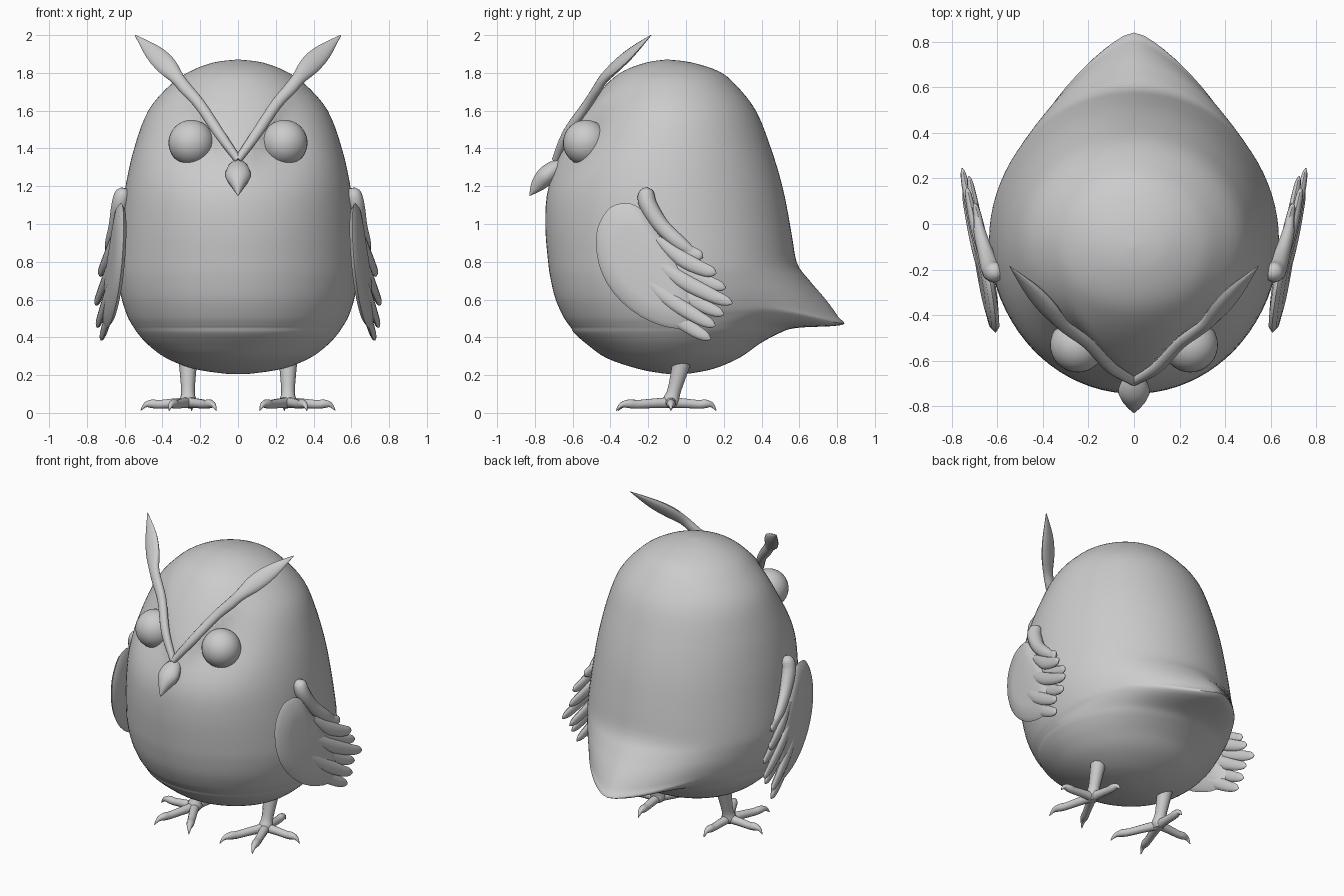
import bpy, bmesh, math
from mathutils import Vector

if "Cube" in bpy.data.objects:
    bpy.data.objects.remove(bpy.data.objects["Cube"])

grey = bpy.data.materials.new("soft grey")
grey.diffuse_color = (0.6, 0.6, 0.6, 1)
grey.use_nodes = True
grey.node_tree.nodes["Principled BSDF"].inputs["Base Color"].default_value = grey.diffuse_color


def smooth_rows(rows, n):
    """Catmull-Rom resampling of equal-length tuples."""
    p = [rows[0]] + list(rows) + [rows[-1]]
    out = []
    for i in range(1, len(p) - 2):
        for k in range(n):
            t = k / n
            out.append([0.5 * (2 * b + (c - a) * t + (2 * a - 5 * b + 4 * c - d) * t * t
                               + (3 * b - a - 3 * c + d) * t ** 3)
                        for a, b, c, d in zip(p[i - 1], p[i], p[i + 1], p[i + 2])])
    return out + [list(rows[-1])]


def loft(name, rings, angle=50):
    """Skin a list of closed rings and cap both ends."""
    bm = bmesh.new()
    vs = [[bm.verts.new(c) for c in r] for r in rings]
    n = len(vs[0])
    for a, b in zip(vs, vs[1:]):
        for i in range(n):
            j = (i + 1) % n
            bm.faces.new((a[i], a[j], b[j], b[i]))
    bm.faces.new(vs[0])
    bm.faces.new(vs[-1])
    bmesh.ops.recalc_face_normals(bm, faces=bm.faces)
    me = bpy.data.meshes.new(name)
    bm.to_mesh(me)
    bm.free()
    me.materials.append(grey)
    ob = bpy.data.objects.new(name, me)
    bpy.context.collection.objects.link(ob)
    finish(ob, angle)
    return ob


def finish(ob, angle):
    bpy.ops.object.select_all(action='DESELECT')
    ob.select_set(True)
    bpy.context.view_layer.objects.active = ob
    bpy.ops.object.shade_smooth_by_angle(angle=math.radians(angle))


def tube(name, rows, flat, s=1, n=4, sides=12):
    """Rows are x, y, z, half width, half thickness; flat is the thickness direction."""
    rows = smooth_rows(rows, n)
    pts = [Vector((r[0] * s, r[1], r[2])) for r in rows]
    flat = Vector((flat[0] * s, flat[1], flat[2]))
    rings = []
    for i, r in enumerate(rows):
        t = (pts[min(i + 1, len(pts) - 1)] - pts[max(i - 1, 0)]).normalized()
        side = t.cross(flat).normalized()
        up = side.cross(t)
        w, h = max(r[3], 0.002), max(r[4], 0.002)
        rings.append([pts[i] + side * w * math.cos(a) + up * h * math.sin(a)
                      for a in (2 * math.pi * k / sides for k in range(sides))])
    return loft(name, rings)


# Body with tail: height, half width, front y, back y, tail reach
body = [(1.87, .01, -.11, -.09, 0), (1.855, .13, -.21, .03, 0), (1.81, .25, -.33, .17, 0),
        (1.74, .355, -.42, .26, 0), (1.6, .475, -.535, .37, 0), (1.4, .55, -.655, .45, 0),
        (1.2, .595, -.73, .51, 0), (1.0, .62, -.745, .55, 0), (.8, .635, -.73, .58, .005),
        (.7, .632, -.715, .575, .08), (.6, .615, -.69, .56, .18), (.51, .585, -.65, .53, .275),
        (.465, .56, -.62, .50, .325), (.45, .55, -.608, .485, .1), (.42, .53, -.59, .46, .03),
        (.36, .475, -.52, .38, 0), (.29, .38, -.42, .28, 0), (.235, .24, -.26, .15, 0),
        (.21, .09, -.13, .03, 0), (.205, .01, -.06, -.04, 0)]
rings = []
for z, w, yf, yb, tail in smooth_rows(body, 4):
    ring, yc, half = [], (yf + yb) / 2, (yb - yf) / 2
    for k in range(80):
        a = 2 * math.pi * k / 80
        x, y, zz = w * math.cos(a), yc + half * math.sin(a), z
        if y > yc:
            y += max(tail, 0) * max(0, 1 - (math.hypot(x, .04) - .04) / .56) * min(1, 3 * math.sin(a))
            zz += .11 * min(1, (x / .42) ** 2) * max(tail, 0) / .325 * math.sin(a)
        else:
            # Eye hollows below the V-shaped brow
            below = min(1, max(0, (1.32 + 1.5 * abs(x) - z) / .1))
            d = math.hypot(abs(x) - .22, z - 1.45) / .2
            y += .055 * below * math.exp(-d * d)
        ring.append((x, y, zz))
    rings.append(ring)
loft("body", rings, 60)

# Beak
tube("beak", [(0, -.65, 1.32, .03, .03), (0, -.70, 1.29, .06, .045), (0, -.745, 1.25, .068, .05),
              (0, -.79, 1.20, .035, .035), (0, -.828, 1.15, .002, .002)], (0, -.6, .8))

tuft = [(.0, -.69, 1.34, .02, .02), (.10, -.63, 1.48, .028, .025), (.20, -.525, 1.63, .03, .025),
        (.275, -.47, 1.715, .034, .025), (.32, -.435, 1.77, .036, .024), (.38, -.365, 1.84, .053, .024),
        (.45, -.285, 1.91, .045, .018), (.545, -.185, 2.0, .002, .002)]
toes = [(-.15, -.28), (.10, -.29), (.25, .0), (-.02, .24)]
# Wing outline and feather tips as y, z
blade = [(-.30, 1.11), (-.38, 1.10), (-.44, 1.04), (-.475, .94), (-.46, .78), (-.38, .63), (-.24, .51),
         (-.08, .45), (.02, .47), (.03, .62), (-.06, .82), (-.17, .98), (-.24, 1.08)]
tips = [(.13, .39), (.155, .46), (.20, .52), (.245, .58), (.21, .66), (.16, .74), (.09, .83)]


def wing_x(y, z):
    return .667 + .15 * (y + .13) + .05 * (.75 - z)


for s, side in ((1, "right"), (-1, "left")):
    # Brow ridge running out into the ear tuft
    tube(side + "_brow_tuft", tuft, (.35, -.75, .55), s)

    # Eye
    bpy.ops.mesh.primitive_uv_sphere_add(segments=32, ring_count=20, radius=.121,
                                         location=(.247 * s, -.53, 1.43))
    eye = bpy.context.object
    eye.name = side + "_eye"
    eye.data.materials.append(grey)
    finish(eye, 60)

    # Leg and clawed toes
    tube(side + "_leg", [(.265, -.02, .28, .05, .05), (.265, -.04, .2, .042, .042),
                         (.265, -.065, .11, .036, .036), (.265, -.08, .06, .045, .045),
                         (.265, -.085, .03, .03, .03)], (0, 1, 0), s)
    for i, (dx, dy) in enumerate(toes):
        prof = [(0, .055, .03), (.35, .05, .026), (.62, .045, .024), (.76, .048, .024),
                (.9, .042, .014), (1, .012, .002)]
        tube(f"{side}_toe_{i + 1}", [(.265 + dx * f, -.08 + dy * f, z, r, r) for f, z, r in prof],
             (0, 0, 1), s, 3, 10)

    # Wing blade, domed on both faces
    outline = smooth_rows(blade + blade[:1], 3)[:-1]
    cy, cz = -.22, .78
    rings = []
    for k, off in ((.05, -.03), (.6, -.028), (.92, -.018), (1, 0), (.92, .018), (.6, .028), (.05, .03)):
        ring = []
        for y, z in outline:
            py, pz = cy + (y - cy) * k, cz + (z - cz) * k
            ring.append((s * (wing_x(py, pz) + off), py, pz))
        rings.append(ring)
    loft(side + "_wing", rings)

    # Layered flight feathers
    for i, (ty, tz) in enumerate(tips):
        sy, sz = -.30 + .03 * i, .72 + .04 * i
        rows = []
        for f, w in ((0, .02), (.4, .04), (.75, .036), (.93, .026), (1, .004)):
            y, z = sy + (ty - sy) * f, sz + (tz - sz) * f - .03 * math.sin(math.pi * f)
            x = wing_x(y, z) + (.012 if i % 2 else -.008) + .01 * f
            rows.append((x, y, z, w, w * .5))
        tube(f"{side}_feather_{i + 1}", rows, (1, 0, 0), s)

    # Shoulder knob and upper arm
    tube(side + "_shoulder", [(.605, -.215, 1.19, .015, .015), (.61, -.212, 1.165, .042, .04),
                              (.625, -.2, 1.1, .047, .045), (.65, -.13, .99, .042, .035),
                              (.68, -.02, .89, .035, .025), (.69, .09, .82, .004, .004)],
         (1, 0, 0), s)
